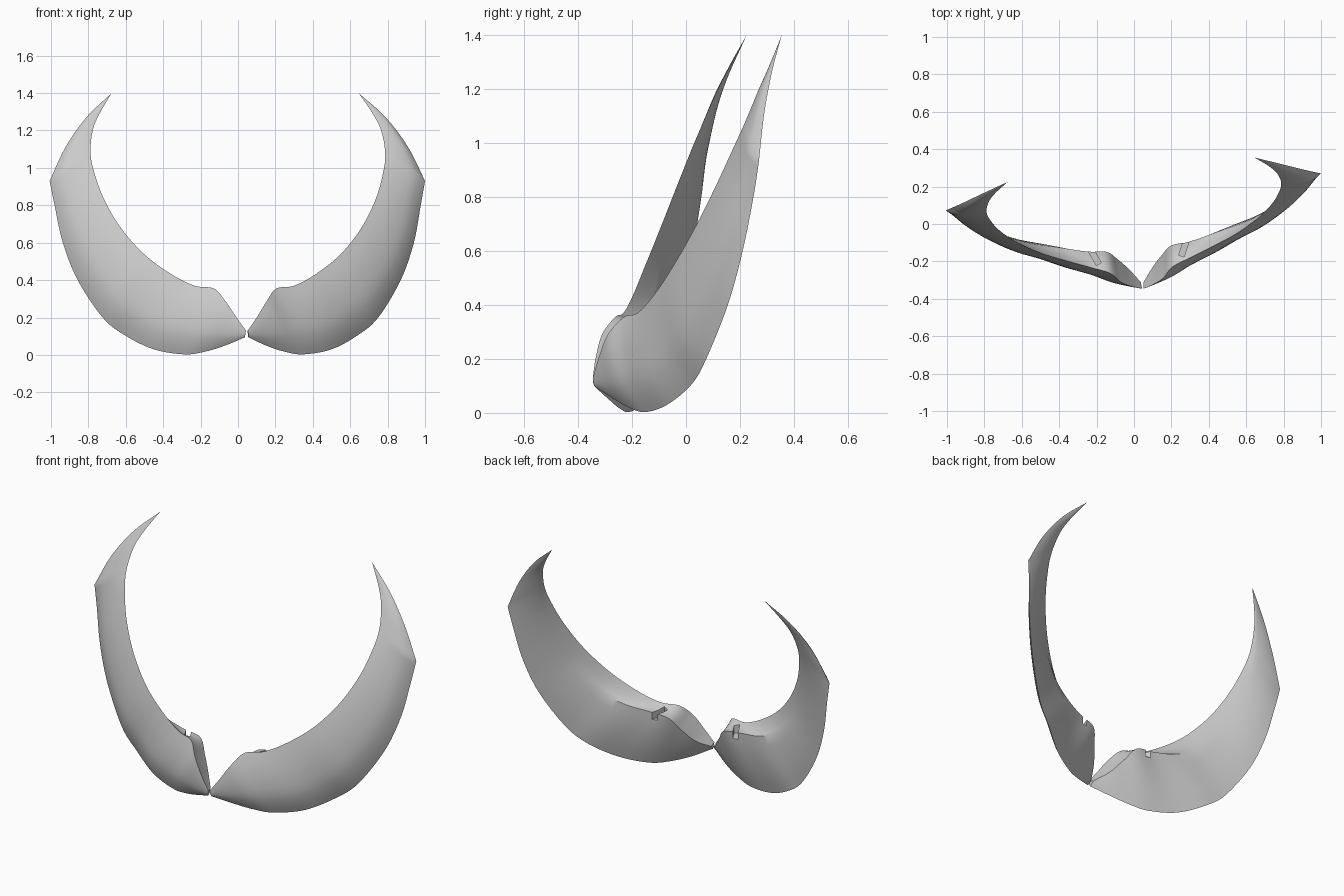
import bpy, bmesh, math
from mathutils import Vector, Matrix

if "Cube" in bpy.data.objects:
    bpy.data.objects.remove(bpy.data.objects["Cube"])

# Rails along the blade: inner rim edge, back crease, outer edge
INNER = [(.052, -.345, .13), (.10, -.325, .20), (.155, -.29, .29), (.205, -.23, .355), (.30, -.18, .37),
         (.42, -.12, .435), (.55, -.05, .54), (.66, .03, .68), (.735, .105, .83), (.775, .17, .97),
         (.787, .22, 1.08), (.765, .27, 1.2), (.72, .31, 1.29), (.645, .355, 1.4)]
BACK = [(.052, -.31, .12), (.10, -.23, .17), (.15, -.165, .25), (.20, -.115, .325), (.31, -.09, .345),
        (.45, -.04, .375), (.59, .01, .45), (.71, .07, .59), (.785, .14, .76), (.82, .20, .93),
        (.815, .245, 1.07), (.78, .285, 1.2), (.73, .32, 1.29), (.645, .355, 1.4)]
OUTER = [(.055, -.335, .095), (.15, -.265, .05), (.25, -.205, .017), (.35, -.15, .003), (.50, -.07, .03),
         (.64, .02, .105), (.75, .075, .20), (.87, .155, .40), (.94, .21, .60), (.977, .25, .80),
         (1.0, .27, .93), (.91, .29, 1.11), (.79, .32, 1.27), (.645, .355, 1.4)]
FRONT_DIR = Vector((.54, -.84, 0))
STEPS = 6


def spline(pts, breaks=()):
    """Catmull-Rom samples through pts, with corners at the break indices."""
    p = [Vector(v) for v in pts]
    out = []
    for i in range(len(p) - 1):
        a = p[i - 1] if i > 0 and i not in breaks else 2 * p[i] - p[i + 1]
        d = p[i + 2] if i + 2 < len(p) and i + 1 not in breaks else 2 * p[i + 1] - p[i]
        b, c = p[i], p[i + 1]
        for k in range(STEPS):
            t = k / STEPS
            out.append(.5 * (2 * b + (c - a) * t + (2 * a - 5 * b + 4 * c - d) * t * t
                             + (3 * b - 3 * c + d - a) * t ** 3))
    out.append(p[-1])
    return out


def arc(a, b, bulge, n):
    """Points from a towards b, bowed by the bulge vector."""
    return [a.lerp(b, k / n) + bulge * (4 * k / n * (1 - k / n)) for k in range(n)]


def make_mesh(name, bm, matrix):
    bmesh.ops.transform(bm, matrix=matrix, verts=bm.verts)
    bmesh.ops.recalc_face_normals(bm, faces=bm.faces)
    me = bpy.data.meshes.new(name)
    bm.to_mesh(me)
    bm.free()
    ob = bpy.data.objects.new(name, me)
    bpy.context.collection.objects.link(ob)
    return ob


def blade(name, matrix):
    # Loft the cross-section along the rails
    bm = bmesh.new()
    rings = []
    for i, b, o in list(zip(spline(INNER), spline(BACK), spline(OUTER, {10})))[:-1]:
        w = (o - i).length
        f = i.lerp(o, .65) + FRONT_DIR * w * .1
        bow = FRONT_DIR * w
        pts = (arc(i, f, bow * .03, 6) + arc(f, o, bow * .015, 4)
               + arc(o, b, bow * -.02, 6) + arc(b, i, Vector((0, 0, -.02 * w)), 4))
        rings.append([bm.verts.new(v) for v in pts])
    n = len(rings[0])
    for r, s in zip(rings, rings[1:]):
        for k in range(n):
            bm.faces.new((r[k], r[(k + 1) % n], s[(k + 1) % n], s[k]))
    bm.faces.new(rings[0])
    tip = bm.verts.new(INNER[-1])
    for k in range(n):
        bm.faces.new((rings[-1][k], rings[-1][(k + 1) % n], tip))
    ob = make_mesh(name, bm, matrix)

    # Slot in the rim
    cb = bmesh.new()
    place = (Matrix.Translation((.275, -.105, .355)) @ Matrix.Rotation(math.radians(-18), 4, 'Z')
             @ Matrix.Diagonal((.03, .14, .11, 1)))
    bmesh.ops.create_cube(cb, size=1, matrix=place)
    cutter = make_mesh(name + "_slot_cutter", cb, matrix)
    cutter.hide_render = True
    cutter.hide_set(True)

    bpy.ops.object.select_all(action='DESELECT')
    ob.select_set(True)
    bpy.context.view_layer.objects.active = ob
    mod = ob.modifiers.new("slot", 'BOOLEAN')
    mod.operation = 'DIFFERENCE'
    mod.solver = 'EXACT'
    mod.object = cutter
    bpy.ops.object.modifier_apply(modifier="slot")
    bpy.data.objects.remove(cutter)
    bpy.ops.object.shade_smooth_by_angle(angle=math.radians(35))
    return ob


# Right blade, and a mirrored left blade swung slightly about the shared foot
blade("right_blade", Matrix.Identity(4))
swing = (Matrix.Translation((.045, -.345, 0)) @ Matrix.Rotation(math.radians(11.3), 4, 'Z')
         @ Matrix.Diagonal((-1, 1, 1, 1)) @ Matrix.Translation((-.05, .345, 0)))
blade("left_blade", swing)
